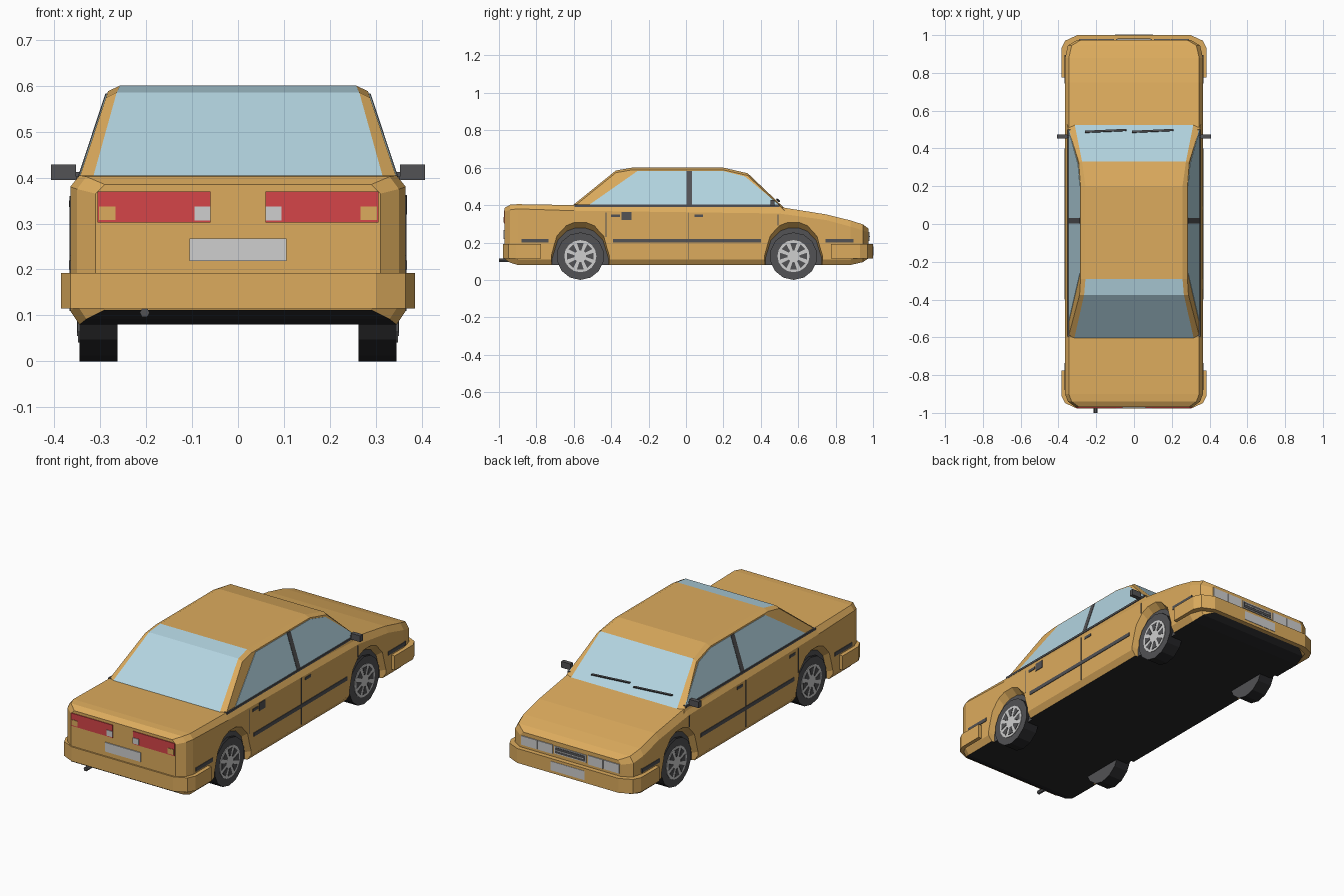
import bpy, bmesh, math
from mathutils import Vector

if "Cube" in bpy.data.objects:
    bpy.data.objects.remove(bpy.data.objects["Cube"])


def material(name, *rgb):
    m = bpy.data.materials.new(name)
    m.use_nodes = True
    m.diffuse_color = (*rgb, 1)
    m.node_tree.nodes["Principled BSDF"].inputs["Base Color"].default_value = (*rgb, 1)
    return m


PAINT = material("ochre paint", .72, .41, .11)
GLASS = material("pale glass", .45, .66, .75)
TRIM = material("dark grey trim", .085, .085, .09)
BLACK = material("black", .02, .02, .022)
SILVER = material("light grey", .62, .62, .62)
RED = material("red lens", .66, .06, .065)


def finish(name, bm, *mats):
    bmesh.ops.recalc_face_normals(bm, faces=bm.faces)
    me = bpy.data.meshes.new(name)
    bm.to_mesh(me)
    bm.free()
    for m in mats:
        me.materials.append(m)
    ob = bpy.data.objects.new(name, me)
    bpy.context.collection.objects.link(ob)
    return ob


def loft(bm, loops):
    """Closed skin through a list of equal-length loops."""
    rows = [[bm.verts.new(p) for p in loop] for loop in loops]
    n = len(rows[0])
    for a, b in zip(rows, rows[1:]):
        for i in range(n):
            j = (i + 1) % n
            bm.faces.new((a[i], a[j], b[j], b[i]))
    bm.faces.new(rows[0])
    bm.faces.new(rows[-1])


def box(name, x, y, z, mat, mirror=False):
    bm = bmesh.new()
    for s in ((1, -1) if mirror else (1,)):
        loft(bm, [[(s * x[0], b, c), (s * x[1], b, c), (s * x[1], d, c), (s * x[0], d, c)]
                  for c in z for b, d in [y]])
    return finish(name, bm, mat)


# Body shell: y, half width, top z, shoulder z, bottom z
bm = bmesh.new()
loops = []
for y, w, top, shoulder, low in [
        (-.97, .31, .385, .365, .112), (-.94, .35, .402, .375, .092), (-.9, .365, .405, .38, .08),
        (-.6, .365, .4, .37, .08), (.5, .365, .39, .355, .08), (.75, .365, .35, .32, .08),
        (.88, .365, .318, .285, .08), (.945, .35, .297, .265, .095), (.975, .3, .275, .255, .115)]:
    half = [(w - .02, low), (w, low + .03), (w, shoulder), (w - .02, top)]
    loops.append([(x, y, z) for x, z in half] + [(-x, y, z) for x, z in reversed(half)])
loft(bm, loops)
body = finish("body", bm, PAINT, BLACK, TRIM)

# Flared wheel arch recesses
AXLES = (-.565, .575)
outer = [(-.155, 0), (-.155, .13), (-.125, .235), (-.075, .29), (-.03, .308),
         (.03, .308), (.075, .29), (.125, .235), (.155, .13), (.155, 0)]
inner = [(y * .97, z * .9) for y, z in outer]
bm = bmesh.new()
for s in (1, -1):
    for axle in AXLES:
        loft(bm, [[(s * .33, axle + y, z) for y, z in inner],
                  [(s * .4, axle + 2 * o[0] - i[0], 2 * o[1] - i[1]) for o, i in zip(outer, inner)]])
cutter = finish("arch_cutter", bm)
cutter.hide_render = True
mod = body.modifiers.new("arches", 'BOOLEAN')
mod.operation, mod.solver, mod.object = 'DIFFERENCE', 'EXACT', cutter
bpy.context.view_layer.update()
cut = bpy.data.meshes.new_from_object(body.evaluated_get(bpy.context.evaluated_depsgraph_get()))
body.modifiers.clear()
body.data = cut
bpy.data.objects.remove(cutter)
for p in cut.polygons:
    p.material_index = 0
    if p.normal.z < -.3 and abs(p.center.x) < .31:
        p.material_index = 1
    elif abs(p.normal.x) > .99 and abs(p.center.x) < .34:
        p.material_index = 2


# Cabin: strips across the car, flat leaning sides
def side_x(z):
    return .345 - (z - .4) * .33


bm = bmesh.new()
rows = []
for y, z, w in [(-.61, .395, .317), (-.375, .585, .264), (-.29, .6, .257),
                (.2, .6, .257), (.33, .57, .275), (.53, .38, .315)]:
    zo = z - .012
    xo = side_x(zo)
    rows.append([bm.verts.new(p) for p in ((-xo, y, zo), (-w, y, z), (w, y, z), (xo, y, zo))])
for i, (a, b) in enumerate(zip(rows, rows[1:])):
    for j in range(3):
        f = bm.faces.new((a[j], a[j + 1], b[j + 1], b[j]))
        f.material_index = int(j == 1 and i in (0, 1, 4))
for j in (0, 3):
    bm.faces.new([r[j] for r in rows])
finish("cabin", bm, PAINT, GLASS)


def side_plate(name, outline, lift, mat):
    bm = bmesh.new()
    for s in (1, -1):
        loft(bm, [[(s * (side_x(z) + d), y, z) for y, z in outline] for d in (-.002, lift)])
    finish(name, bm, mat)


side_plate("side_windows", [(-.52, .4), (-.26, .582), (.2, .582), (.315, .553), (.5, .4)], .002, GLASS)
side_plate("door_pillars", [(.003, .4), (.003, .583), (.032, .583), (.032, .4)], .004, TRIM)
box("belt_trim", (.335, .352), (-.595, .5), (.391, .402), TRIM, True)

# Bumpers with chamfered corners
for name, s, end in (("rear_bumper", -1, .978), ("front_bumper", 1, 1)):
    half = [(.385, .775), (.385, end - .07), (.365, end - .03), (.3, end)]
    plan = half + [(-x, y) for x, y in reversed(half)]
    bm = bmesh.new()
    loft(bm, [[(x, s * y, z) for x, y in plan] for z in (.115, .192)])
    finish(name, bm, PAINT)

# Side trim, handles, door gaps
SIDE = (.36, .368)
for i, span in enumerate([(-.88, -.735), (-.39, .4), (.745, .895)]):
    box(f"rub_strip_{i}", SIDE, span, (.2, .22), TRIM, True)
for name, span in (("front_handle", (.045, .092)), ("rear_handle", (-.4, -.352))):
    box(name, SIDE, span, (.336, .35), TRIM, True)
box("filler_cap", SIDE, (-.345, -.292), (.32, .362), TRIM)
for name, y, z in (("rear_door_gap", -.428, (.23, .36)), ("mid_door_gap", .015, (.11, .36)),
                   ("front_door_gap", .492, (.29, .35))):
    box(name, (.36, .3665), (y - .002, y + .002), z, TRIM, True)

# Door mirrors
box("mirrors", (.352, .407), (.452, .474), (.395, .428), TRIM, True)
box("mirror_stalks", (.33, .36), (.458, .47), (.397, .412), TRIM, True)

# Rear lamps, plate, exhaust
box("tail_lamps", (.06, .306), (-.974, -.96), (.302, .37), RED, True)
box("reverse_lamps", (.06, .095), (-.977, -.97), (.307, .337), SILVER, True)
box("rear_indicators", (.267, .302), (-.977, -.97), (.308, .337), PAINT, True)
box("rear_plate", (-.105, .105), (-.975, -.965), (.218, .267), SILVER)
bm = bmesh.new()
loft(bm, [[(-.203 + .011 * math.cos(a * math.pi / 3), y, .106 + .011 * math.sin(a * math.pi / 3))
           for a in range(6)] for y in (-1, -.88)])
finish("exhaust", bm, TRIM)

# Headlamps, grille and front plate
box("headlamps", (.105, .193), (.965, .98), (.207, .255), SILVER, True)
box("outer_headlamps", (.197, .29), (.965, .98), (.207, .255), SILVER, True)
box("grille_frame", (-.095, .095), (.965, .979), (.212, .252), SILVER)
box("grille", (-.088, .088), (.97, .981), (.217, .247), TRIM)
box("grille_bar", (-.085, .085), (.975, .983), (.23, .234), SILVER)
box("front_plate", (-.1, .1), (.995, 1.002), (.13, .178), SILVER)

# Wipers resting on the windscreen
for name, x0, x1 in (("right_wiper", -.26, -.04), ("left_wiper", -.01, .21)):
    bm = bmesh.new()
    a, b = Vector((x0, .487, .427)), Vector((x1, .497, .417))
    loft(bm, [[p + Vector(o) for o in ((0, -.005, 0), (0, .005, 0), (0, .007, .006), (0, -.003, .008))]
              for p in (a, b)])
    finish(name, bm, TRIM)


# Wheels: faceted tyre, rim disc and slots between the spokes
def ring(x, y, r, n, turn=0.0):
    return [(x, y + r * math.cos(math.tau * (k + turn) / n),
             .127 + r * math.sin(math.tau * (k + turn) / n)) for k in range(n)]


for s, side in ((1, "left"), (-1, "right")):
    for axle, end in zip(AXLES, ("rear", "front")):
        bm = bmesh.new()
        loft(bm, [ring(s * .262, axle, .127, 14, .5), ring(s * .345, axle, .127, 14, .5)])
        tyre = finish(f"{end}_{side}_tyre", bm, TRIM, BLACK)
        for p in tyre.data.polygons:
            p.material_index = int(abs(p.normal.x) < .5)
        bm = bmesh.new()
        loft(bm, [ring(s * .34, axle, .086, 16), ring(s * .348, axle, .086, 16)])
        finish(f"{end}_{side}_rim", bm, SILVER)
        bm = bmesh.new()
        for k in range(8):
            quad = [(r, math.tau * k / 8 + t) for r, t in
                    ((.032, -.16), (.074, -.25), (.074, .25), (.032, .16))]
            loft(bm, [[(s * x, axle + r * math.cos(t), .127 + r * math.sin(t)) for r, t in quad]
                      for x in (.346, .35)])
        finish(f"{end}_{side}_rim_slots", bm, TRIM)
